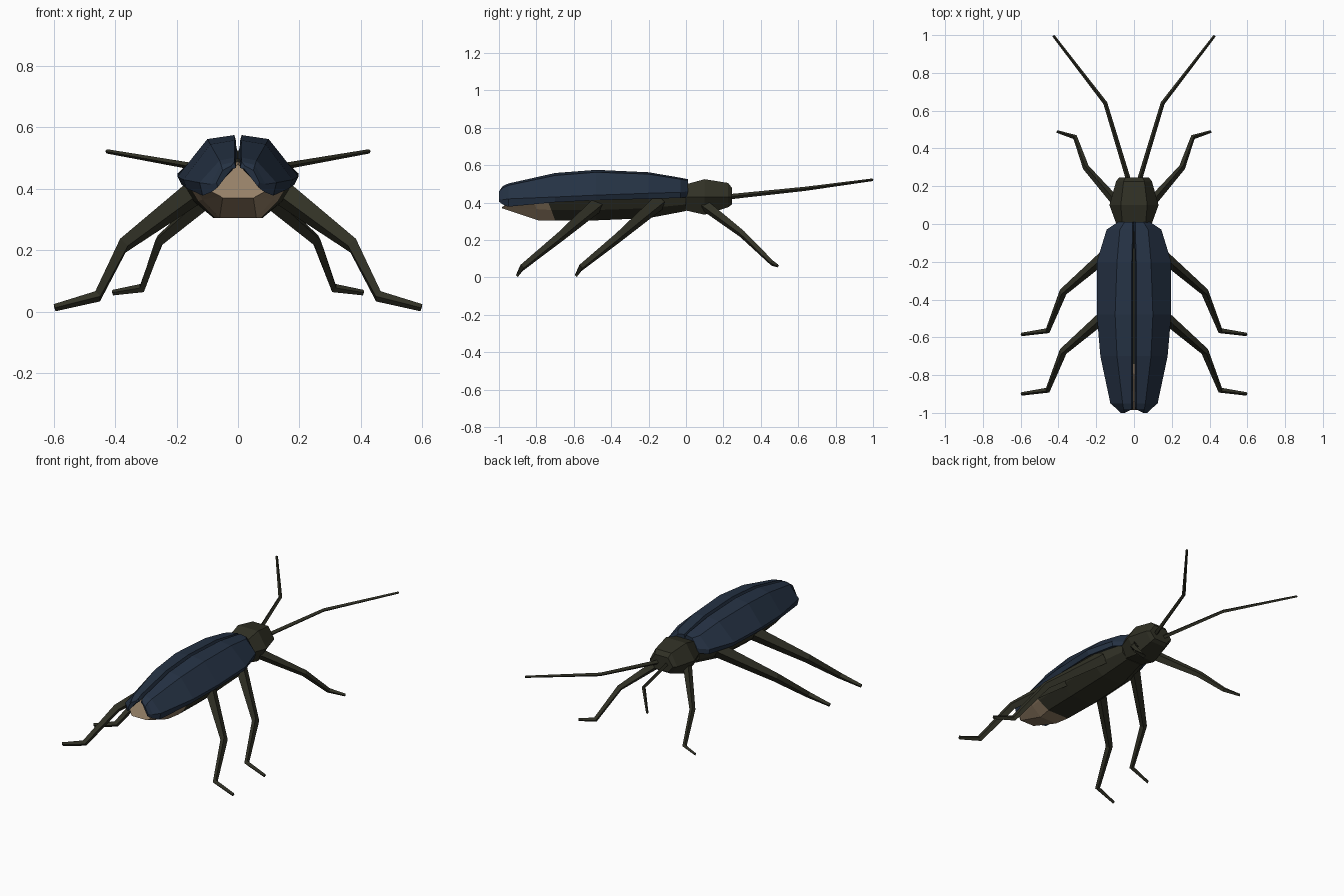
import bpy, bmesh
from mathutils import Vector


def material(name, rgb):
    m = bpy.data.materials.new(name)
    m.diffuse_color = (*rgb, 1)
    return m


NAVY = material("navy_shell", (0.0185, 0.032, 0.058))
DARK = material("dark_olive", (0.030, 0.030, 0.0185))
TAN = material("tan_tip", (0.30, 0.215, 0.135))


def loft(name, rings, mats, tan_from=None):
    """Skin a list of equal-length rings into a closed flat-shaded solid."""
    bm = bmesh.new()
    vr = [[bm.verts.new(p) for p in r] for r in rings]
    n = len(rings[0])
    for i in range(len(vr) - 1):
        for j in range(n):
            k = (j + 1) % n
            f = bm.faces.new((vr[i][j], vr[i][k], vr[i + 1][k], vr[i + 1][j]))
            f.material_index = int(tan_from is not None and i >= tan_from)
    bm.faces.new(vr[0])
    f = bm.faces.new(vr[-1])
    f.material_index = int(tan_from is not None)
    bmesh.ops.recalc_face_normals(bm, faces=bm.faces)
    me = bpy.data.meshes.new(name)
    bm.to_mesh(me)
    bm.free()
    for m in mats:
        me.materials.append(m)
    ob = bpy.data.objects.new(name, me)
    bpy.context.collection.objects.link(ob)
    return ob


def limb(name, path, sizes):
    """Tapered diamond tube along a path, built on both sides."""
    for sx, label in ((1, "right"), (-1, "left")):
        pts = [Vector((sx * x, y, z)) for x, y, z in path]
        rings = []
        for i, p in enumerate(pts):
            a = (p - pts[i - 1]).normalized() if i else Vector()
            b = (pts[i + 1] - p).normalized() if i < len(pts) - 1 else Vector()
            d = (a + b).normalized()
            side = d.cross(Vector((0, 0, 1))).normalized()
            up = side.cross(d)
            w, h = sizes[i]
            rings.append([p + side * w, p + up * h, p - side * w, p - up * h])
        loft(f"{label}_{name}", rings, [DARK])


def mirrored(half):
    """Close a half ring whose first point lies on the centre line."""
    return half + [(-x, y, z) for x, y, z in reversed(half[1:])]


# abdomen: ridge, side, lower side, bottom edge; the last bands are tan
abdomen = [
    [(0, 0.0, 0.49), (0.09, 0.0, 0.44), (0.09, 0.0, 0.39), (0.05, 0.0, 0.355)],
    [(0, -0.2, 0.50), (0.17, -0.2, 0.43), (0.14, -0.2, 0.37), (0.075, -0.2, 0.317)],
    [(0, -0.48, 0.50), (0.18, -0.48, 0.42), (0.145, -0.48, 0.36), (0.08, -0.48, 0.305)],
    [(0, -0.74, 0.49), (0.16, -0.74, 0.41), (0.13, -0.72, 0.36), (0.075, -0.70, 0.305)],
    [(0, -0.82, 0.49), (0.14, -0.81, 0.40), (0.115, -0.80, 0.365), (0.06, -0.79, 0.305)],
    [(0, -0.94, 0.48), (0.095, -0.95, 0.395), (0.057, -0.985, 0.376), (0.05, -0.985, 0.37)],
]
loft("abdomen", [mirrored(r) for r in abdomen], [DARK, TAN], tan_from=3)

# wing cases: y, inner top z, (upper x, z), (side x, z), (lower x, z), inner bottom z
wing = [
    (0.01, 0.525, 0.05, 0.518, 0.085, 0.46, 0.085, 0.43, 0.47),
    (-0.03, 0.533, 0.075, 0.525, 0.145, 0.455, 0.14, 0.425, 0.47),
    (-0.2, 0.562, 0.09, 0.552, 0.197, 0.45, 0.183, 0.42, 0.48),
    (-0.48, 0.575, 0.10, 0.562, 0.197, 0.44, 0.183, 0.413, 0.49),
    (-0.7, 0.558, 0.09, 0.545, 0.178, 0.43, 0.168, 0.402, 0.49),
    (-0.95, 0.502, 0.06, 0.492, 0.125, 0.42, 0.115, 0.378, 0.478),
    (-0.98, 0.488, 0.055, 0.478, 0.09, 0.415, 0.085, 0.39, 0.474),
]
for sx, label in ((1, "right"), (-1, "left")):
    rings = []
    for y, zt, ux, uz, ox, oz, lx, lz, zb in wing:
        gap = 0.006 if y < -0.15 else 0.001
        ring = [(gap, zt - 0.02), (gap + 0.006, zt), (ux, uz), (ox, oz), (lx, lz), (gap, zb)]
        rings.append([(sx * x, y, z) for x, z in ring])
    # rear tip closes to a small slanted facet
    tip = [(0.018, 0.47), (0.022, 0.475), (0.05, 0.46), (0.07, 0.42), (0.066, 0.405), (0.02, 0.465)]
    rings.append([(sx * x, -0.975 - 0.025 * min(1, x / 0.05), z) for x, z in tip])
    loft(f"{label}_wing_case", rings, [NAVY])


# head: hexagonal sections (y, top half width, top z, half width, mid z, bottom z)
head = [
    (-0.01, 0.06, 0.495, 0.09, 0.43, 0.36),
    (0.10, 0.07, 0.525, 0.13, 0.43, 0.335),
    (0.225, 0.055, 0.505, 0.095, 0.43, 0.375),
    (0.245, 0.045, 0.48, 0.08, 0.43, 0.39),
]
loft("head", [[(tx, y, zt), (w, y, zm), (tx, y, zb), (-tx, y, zb), (-w, y, zm), (-tx, y, zt)]
              for y, tx, zt, w, zm, zb in head], [DARK])

# middle and hind legs share one shape
for name, dy in (("middle_leg", 0), ("hind_leg", -0.315)):
    limb(name, [(0.12, -0.14 + dy, 0.405), (0.375, -0.36 + dy, 0.215),
                (0.457, -0.565 + dy, 0.05), (0.597, -0.585 + dy, 0.013)],
         [(0.034, 0.046), (0.021, 0.027), (0.015, 0.019), (0.009, 0.012)])

# front legs
limb("front_leg", [(0.08, 0.10, 0.385), (0.255, 0.30, 0.232),
                   (0.312, 0.46, 0.077), (0.408, 0.49, 0.062)],
     [(0.026, 0.032), (0.017, 0.020), (0.013, 0.015), (0.007, 0.009)])

# antennae
limb("antenna", [(0.025, 0.22, 0.43), (0.152, 0.64, 0.474), (0.427, 0.997, 0.522)],
     [(0.013, 0.014), (0.011, 0.011), (0.007, 0.007)])
